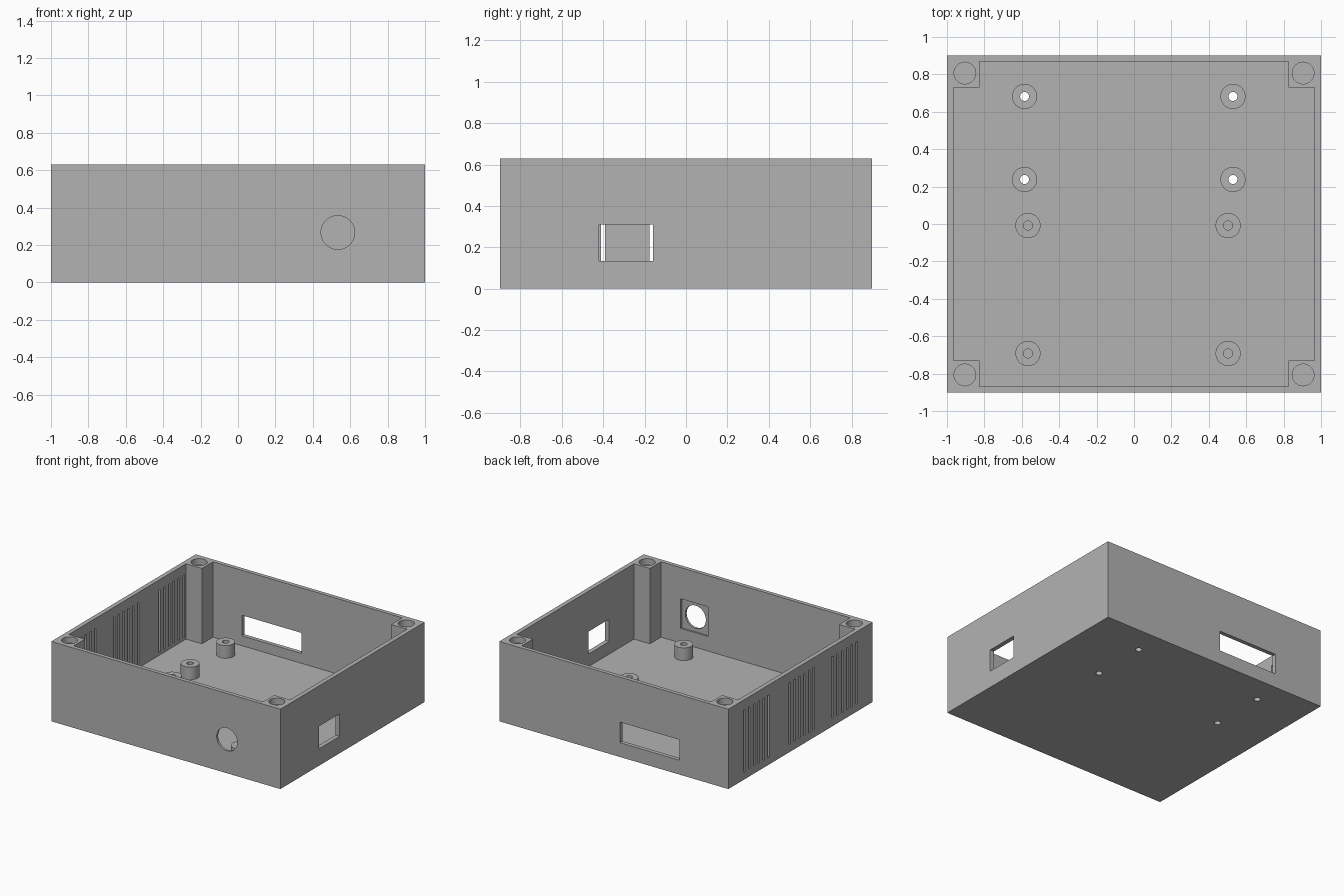
import bpy
import bmesh
import math
from mathutils import Matrix, Vector

cube = bpy.data.objects.get("Cube")
if cube:
    bpy.data.objects.remove(cube, do_unlink=True)

# Overall sizes
HALF_X, HALF_Y, HEIGHT = 1.0, 0.9, 0.63
IN_X, IN_Y, FLOOR = 0.965, 0.868, 0.035
POST_X, POST_Y = 0.826, 0.73

grey = bpy.data.materials.new("plain_grey")
grey.use_nodes = True
grey.diffuse_color = (0.45, 0.45, 0.45, 1)
grey.node_tree.nodes["Principled BSDF"].inputs["Base Color"].default_value = (0.45, 0.45, 0.45, 1)


def add_box(bm, x, y, z):
    """Box between (min, max) pairs on each axis."""
    size = Vector((x[1] - x[0], y[1] - y[0], z[1] - z[0]))
    mid = Vector((sum(x), sum(y), sum(z))) / 2
    bmesh.ops.create_cube(bm, size=1, matrix=Matrix.Translation(mid) @ Matrix.Diagonal(size).to_4x4())


def add_cylinder(bm, centre, radius, depth, turn=Matrix()):
    bmesh.ops.create_cone(bm, cap_ends=True, segments=48, radius1=radius, radius2=radius,
                          depth=depth, matrix=Matrix.Translation(centre) @ turn)


def add_rod(bm, x, y, z, radius):
    """Upright cylinder between z[0] and z[1]."""
    add_cylinder(bm, (x, y, sum(z) / 2), radius, z[1] - z[0])


def finish(bm, name):
    bmesh.ops.recalc_face_normals(bm, faces=bm.faces)
    mesh = bpy.data.meshes.new(name)
    bm.to_mesh(mesh)
    bm.free()
    mesh.materials.append(grey)
    obj = bpy.data.objects.new(name, mesh)
    bpy.context.collection.objects.link(obj)
    return obj


def activate(obj):
    bpy.ops.object.select_all(action='DESELECT')
    obj.select_set(True)
    bpy.context.view_layer.objects.active = obj


def cut(target, bm):
    """Subtract the bmesh from the target and discard the cutter."""
    cutter = finish(bm, "cutter")
    cutter.hide_render = True
    mod = target.modifiers.new("cut", 'BOOLEAN')
    mod.operation, mod.solver, mod.object = 'DIFFERENCE', 'EXACT', cutter
    activate(target)
    bpy.ops.object.modifier_apply(modifier=mod.name)
    bpy.data.objects.remove(cutter, do_unlink=True)


def smooth(obj):
    activate(obj)
    bpy.ops.object.shade_smooth_by_angle(angle=math.radians(30))


# Enclosure block
bm = bmesh.new()
add_box(bm, (-HALF_X, HALF_X), (-HALF_Y, HALF_Y), (0, HEIGHT))
case = finish(bm, "enclosure")

# Cavity with a square post left in every corner
outline = []
for sx, sy in ((1, 1), (-1, 1), (-1, -1), (1, -1)):
    corner = [(sx * IN_X, sy * POST_Y), (sx * POST_X, sy * POST_Y), (sx * POST_X, sy * IN_Y)]
    outline += corner if sx * sy > 0 else corner[::-1]
bm = bmesh.new()
face = bm.faces.new([bm.verts.new((x, y, FLOOR)) for x, y in outline])
lift = bmesh.ops.extrude_face_region(bm, geom=[face])
bmesh.ops.translate(bm, vec=(0, 0, 1),
                    verts=[v for v in lift["geom"] if isinstance(v, bmesh.types.BMVert)])
cut(case, bm)

# Lid fixing holes in the corner posts
bm = bmesh.new()
for x in (-0.904, 0.904):
    for y in (-0.807, 0.807):
        add_rod(bm, x, y, (HEIGHT - 0.05, HEIGHT + 0.1), 0.058)
cut(case, bm)

# Side and back connector openings, and a square recess inside the front wall
bm = bmesh.new()
add_box(bm, (0.9, 1.1), (-0.42, -0.16), (0.134, 0.311))
add_box(bm, (-0.575, -0.055), (0.8, 1.0), (0.113, 0.275))
add_box(bm, (0.414, 0.654), (-0.882, -0.8), (0.15, 0.384))
cut(case, bm)

# Round front opening
bm = bmesh.new()
add_cylinder(bm, (0.534, -0.9, 0.267), 0.09, 0.2, Matrix.Rotation(math.pi / 2, 4, 'X'))
cut(case, bm)

# Three groups of ventilation slots in the right wall
bm = bmesh.new()
for start in (-0.71, -0.177, 0.39):
    for i in range(6):
        y = start + i * 0.06
        add_box(bm, (-1.1, -0.9), (y, y + 0.019), (0.06, 0.55))
cut(case, bm)

# Board standoffs: the rear set is drilled through the floor, the front set is blind
sets = {"rear": ((-0.585, 0.529), (0.238, 0.682), True),
        "front": ((-0.567, 0.503), (-0.692, -0.008), False)}
for label, (xs, ys, through) in sets.items():
    spots = [(x, y) for x in xs for y in ys]
    bm, drill = bmesh.new(), bmesh.new()
    for x, y in spots:
        add_rod(bm, x, y, (FLOOR, 0.135), 0.067)
        add_rod(drill, x, y, (-0.1, 0.3), 0.024)
    standoffs = finish(bm, label + "_standoffs")
    if through:
        cut(case, drill.copy())
    cut(standoffs, drill)
    smooth(standoffs)
smooth(case)
